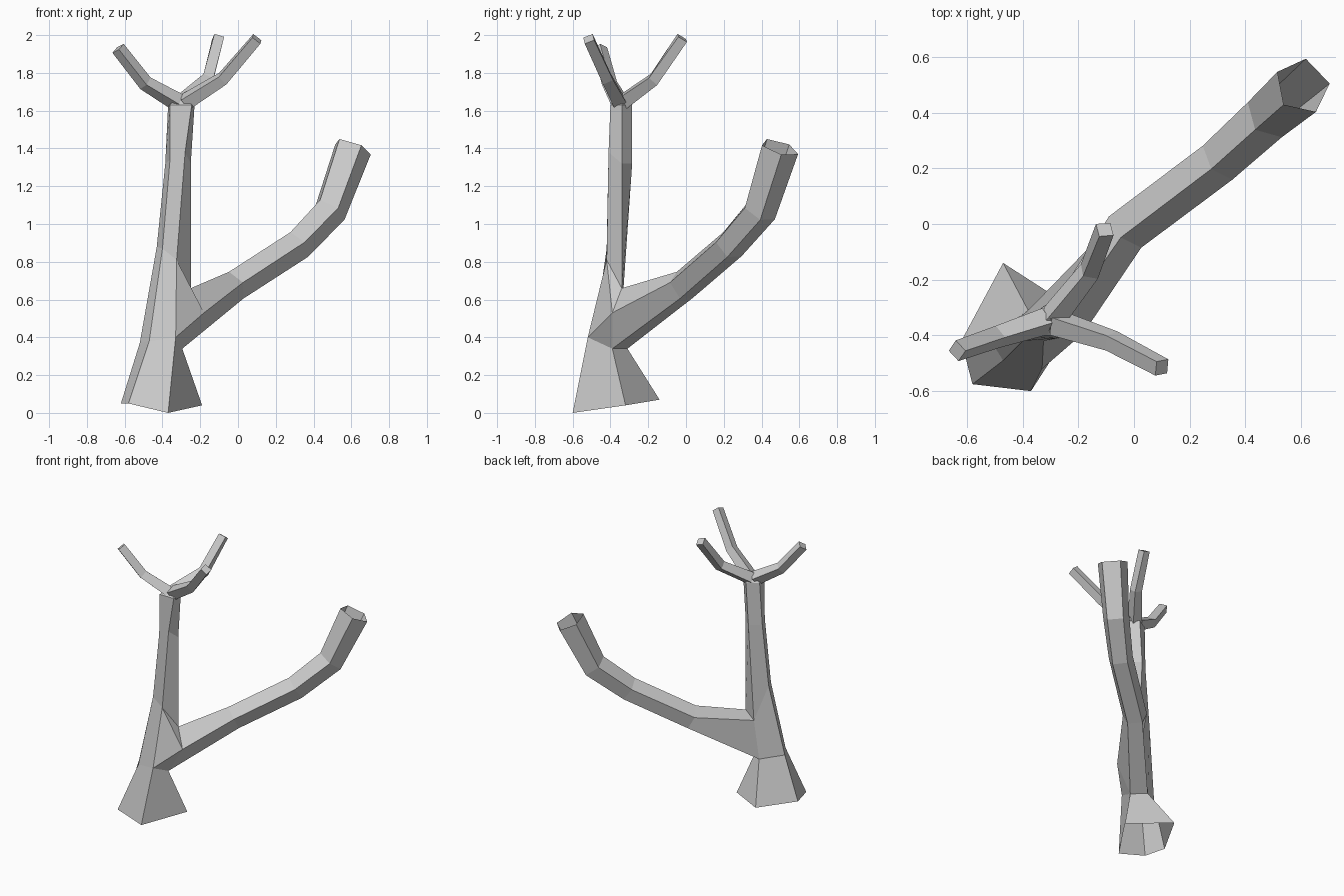
import bpy, bmesh
from math import sin, cos, radians
from mathutils import Vector

if "Cube" in bpy.data.objects:
    bpy.data.objects.remove(bpy.data.objects["Cube"])


def ring_faces(a, b, skip=()):
    n = len(a)
    return [(a[i], a[(i + 1) % n], b[(i + 1) % n], b[i]) for i in range(n) if i not in skip]


def build(name, faces):
    """Object from faces given as point tuples; equal points are shared."""
    bm = bmesh.new()
    cache = {}

    def vert(p):
        key = tuple(round(c, 5) for c in p)
        if key not in cache:
            cache[key] = bm.verts.new(key)
        return cache[key]

    for f in faces:
        bm.faces.new([vert(p) for p in f])
    bmesh.ops.recalc_face_normals(bm, faces=bm.faces)
    mesh = bpy.data.meshes.new(name)
    bm.to_mesh(mesh)
    bm.free()
    obj = bpy.data.objects.new(name, mesh)
    bpy.context.collection.objects.link(obj)
    return obj


def tube_rings(path, radii, sides, start):
    """Polygon rings square to a rising path; start is the first corner angle."""
    pts = [Vector(p) for p in path]
    rings = []
    for i, (p, r) in enumerate(zip(pts, radii)):
        before = (p - pts[i - 1]).normalized() if i else Vector()
        after = (pts[i + 1] - p).normalized() if i + 1 < len(pts) else Vector()
        t = (before + after).normalized()
        s = t.cross(Vector((0, 0, 1))).normalized()
        u = s.cross(t)
        angles = [radians(start + 360 * k / sides) for k in range(sides)]
        rings.append([tuple(p + r * (cos(a) * s + sin(a) * u)) for a in angles])
    return rings


def loft(rings):
    return [f for a, b in zip(rings, rings[1:]) for f in ring_faces(a, b)]


# Five-sided trunk sections: flared foot, knee, fork, middle, top
foot = [(-.37, -.60, 0), (-.19, -.32, .04), (-.47, -.14, .07), (-.62, -.42, .05), (-.58, -.575, .05)]
knee = [(-.33, -.52, .40), (-.295, -.39, .34), (-.38, -.31, .34), (-.52, -.41, .37), (-.47, -.49, .38)]
fork = [(-.325, -.42, .81), (-.25, -.34, .66), (-.32, -.335, .60), (-.43, -.35, .88), (-.40, -.42, .87)]
middle = [(-.28, -.41, 1.38), (-.25, -.34, 1.32), (-.31, -.285, 1.32), (-.385, -.34, 1.32), (-.36, -.405, 1.34)]
top = [(-.245, -.40, 1.63), (-.23, -.34, 1.63), (-.29, -.285, 1.63), (-.37, -.33, 1.63), (-.36, -.40, 1.63)]
cheek = (-.18, -.39, .53)
crown = (-.30, -.34, 1.69)

# Trunk: two sides at the fork are left for the side branch
faces = ring_faces(foot, knee) + ring_faces(knee, fork, skip=(0, 1)) + loft([fork, middle, top])
faces += [(knee[0], cheek, fork[0]), (cheek, fork[1], fork[0]), (knee[0], knee[1], cheek)]
faces += [(top[i], top[(i + 1) % 5], crown) for i in range(5)]
build("trunk", faces)

# Side branch: open-ended pentagon tube growing out of the fork
rings = tube_rings([(-.28, -.35, .5), (-.025, -.02, .67), (.31, .23, .885), (.485, .39, 1.07), (.605, .495, 1.405)],
                   [.1, .085, .085, .092, .105], 5, 15)
rings[0] = [cheek, fork[1], fork[2], knee[2], knee[1]]
build("side_branch", loft(rings))

# Three capped four-sided twigs at the top of the trunk
twigs = {
    "left_twig": [(-.32, -.35, 1.645), (-.49, -.405, 1.745), (-.635, -.455, 1.93)],
    "right_twig": [(-.28, -.355, 1.645), (-.08, -.42, 1.77), (.10, -.515, 1.98)],
    "back_twig": [(-.29, -.335, 1.645), (-.16, -.17, 1.765), (-.105, -.02, 1.985)],
}
for name, path in twigs.items():
    rings = tube_rings(path, [.05, .041, .038], 4, 15)
    build(name, loft(rings) + [tuple(rings[0]), tuple(rings[-1])])
